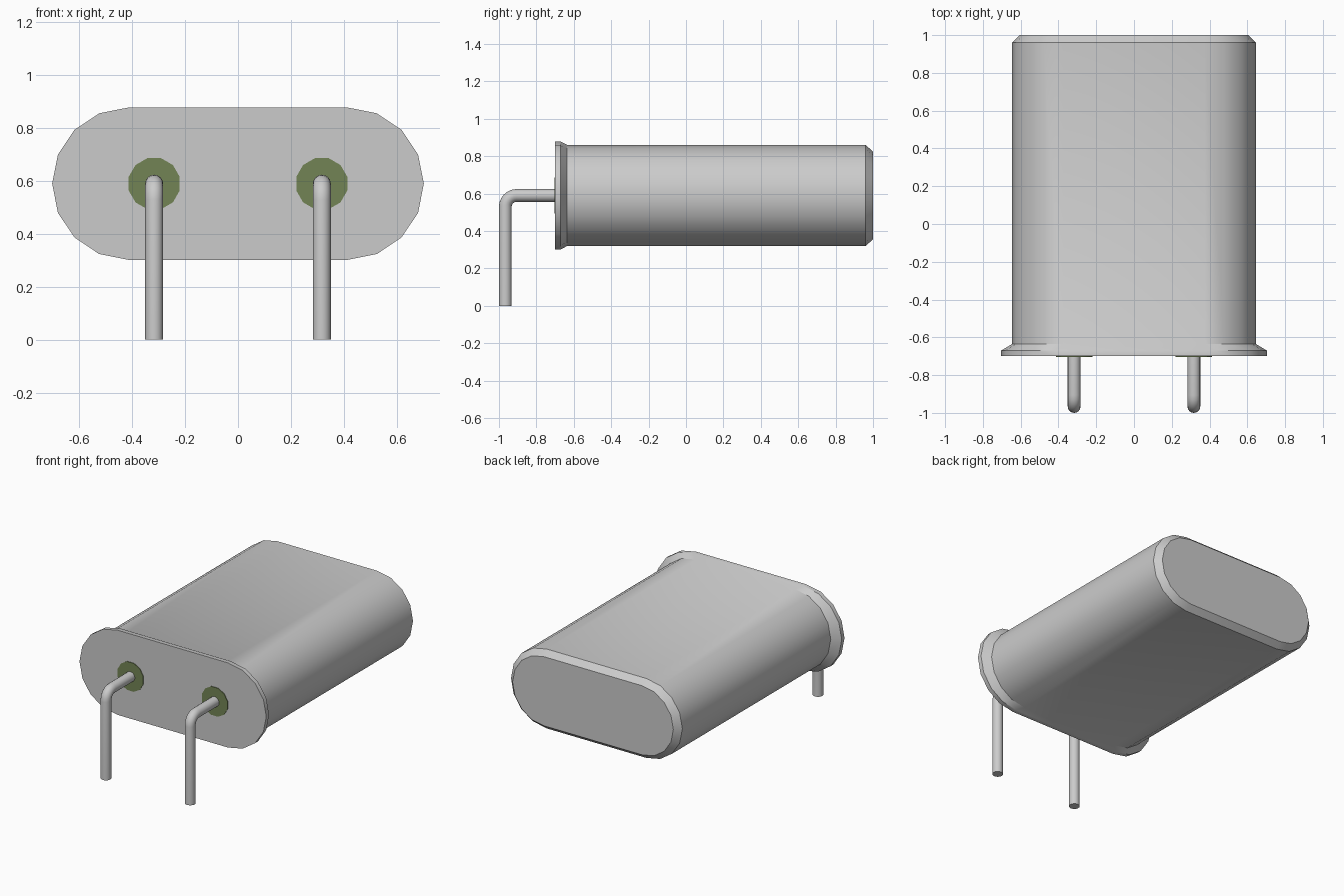
import bpy, bmesh
from math import sin, cos, pi, radians
from mathutils import Vector

if "Cube" in bpy.data.objects:
    bpy.data.objects.remove(bpy.data.objects["Cube"])


def material(name, rgb):
    m = bpy.data.materials.new(name)
    m.use_nodes = True
    m.diffuse_color = (*rgb, 1)
    bsdf = m.node_tree.nodes["Principled BSDF"]
    bsdf.inputs["Base Color"].default_value = (*rgb, 1)
    return m


METAL = material("grey metal", (0.6, 0.6, 0.6))
GLASS = material("olive glass", (0.17, 0.23, 0.09))
MID_Z = 0.59


def loft(name, rings, mat):
    """Skin a list of equal-length point rings and cap both ends."""
    bm = bmesh.new()
    loops = [[bm.verts.new(p) for p in ring] for ring in rings]
    for a, b in zip(loops, loops[1:]):
        for i in range(len(a)):
            j = (i + 1) % len(a)
            bm.faces.new((a[i], a[j], b[j], b[i]))
    bm.faces.new(loops[0])
    bm.faces.new(loops[-1])
    bmesh.ops.recalc_face_normals(bm, faces=bm.faces)
    me = bpy.data.meshes.new(name)
    bm.to_mesh(me)
    bm.free()
    me.materials.append(mat)
    ob = bpy.data.objects.new(name, me)
    bpy.context.collection.objects.link(ob)
    bpy.ops.object.select_all(action="DESELECT")
    ob.select_set(True)
    bpy.context.view_layer.objects.active = ob
    bpy.ops.object.shade_smooth_by_angle(angle=radians(30))
    return ob


def stadium(y, half, r, steps=8):
    """Rounded-end outline: two half circles centred at x = +-half."""
    ring = []
    for side, start in ((1, -pi / 2), (-1, pi / 2)):
        for i in range(steps + 1):
            a = start + pi * i / steps
            ring.append((side * half + r * cos(a), y, MID_Z + r * sin(a)))
    return ring


# Can with flange at the front and chamfered back
loft("metal_can", [stadium(*s) for s in (
    (-0.70, 0.415, 0.288), (-0.67, 0.415, 0.288),
    (-0.635, 0.375, 0.27), (0.96, 0.375, 0.27), (1.0, 0.37, 0.235))], METAL)


def pin_rings(x, r=0.034, sides=16, bend=0.06, steps=6):
    """Round wire running forward, then bending down to the ground."""
    front = -1 + r
    path = [(-0.69, MID_Z, 0)]
    for i in range(steps + 1):
        a = pi / 2 * i / steps
        path.append((front + bend - bend * sin(a), MID_Z - bend + bend * cos(a), a))
    path.append((front, 0, pi / 2))
    rings = []
    for y, z, a in path:
        across = Vector((0, -sin(a), cos(a)))
        rings.append([Vector((x, y, z)) + r * (cos(t) * Vector((1, 0, 0)) + sin(t) * across)
                      for t in (2 * pi * k / sides for k in range(sides))])
    return rings


def disc(x, y, r=0.1, sides=12):
    return [(x + r * cos(t), y, MID_Z + r * sin(t))
            for t in (2 * pi * (k + 0.5) / sides for k in range(sides))]


# Pins and their insulating seals
for label, x in (("left", 0.317), ("right", -0.317)):
    loft(label + "_pin", pin_rings(x), METAL)
    loft(label + "_seal", [disc(x, -0.699), disc(x, -0.704)], GLASS)
